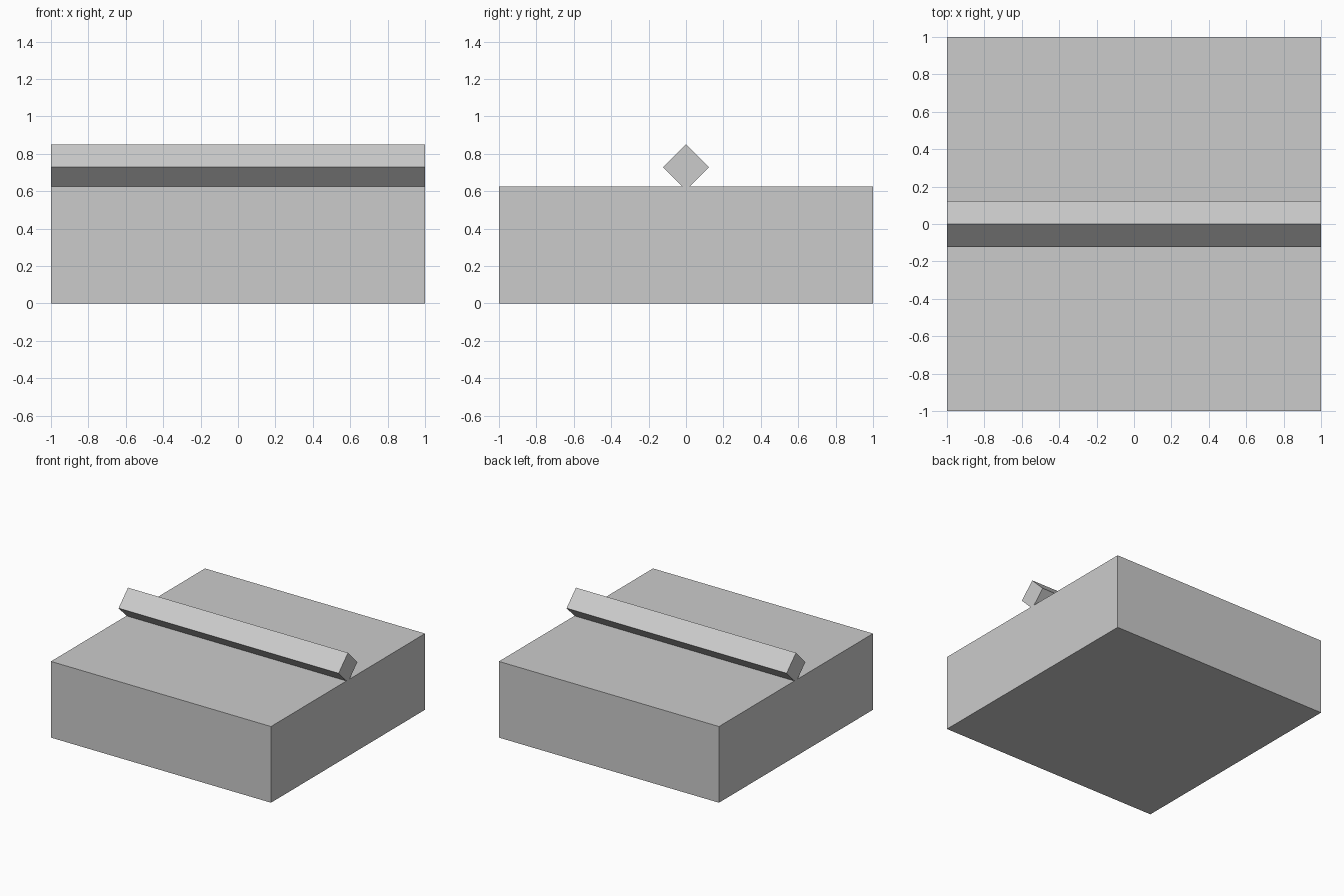
import bpy
import bmesh
import math

if "Cube" in bpy.data.objects:
    bpy.data.objects.remove(bpy.data.objects["Cube"])

grey = bpy.data.materials.new("light grey")
grey.diffuse_color = (0.6, 0.6, 0.6, 1)
grey.use_nodes = True
grey.node_tree.nodes["Principled BSDF"].inputs["Base Color"].default_value = grey.diffuse_color


def box(name, size, z, tilt=0.0):
    """Cuboid centred at height z, optionally rolled about the x axis."""
    bpy.ops.mesh.primitive_cube_add(size=1, location=(0, 0, z))
    obj = bpy.context.object
    obj.name = name
    bm = bmesh.new()
    bm.from_mesh(obj.data)
    bmesh.ops.scale(bm, vec=size, verts=bm.verts)
    bm.to_mesh(obj.data)
    bm.free()
    obj.rotation_euler.x = tilt
    obj.data.materials.append(grey)
    return obj


# Square base block
BASE_H = 0.626
box("base_block", (2, 2, BASE_H), BASE_H / 2)

# Square bar standing on its edge, slightly sunk into the block
HALF_DIAGONAL = 0.122
side = HALF_DIAGONAL * math.sqrt(2)
box("ridge_bar", (2, side, side), 0.728, math.radians(45))
